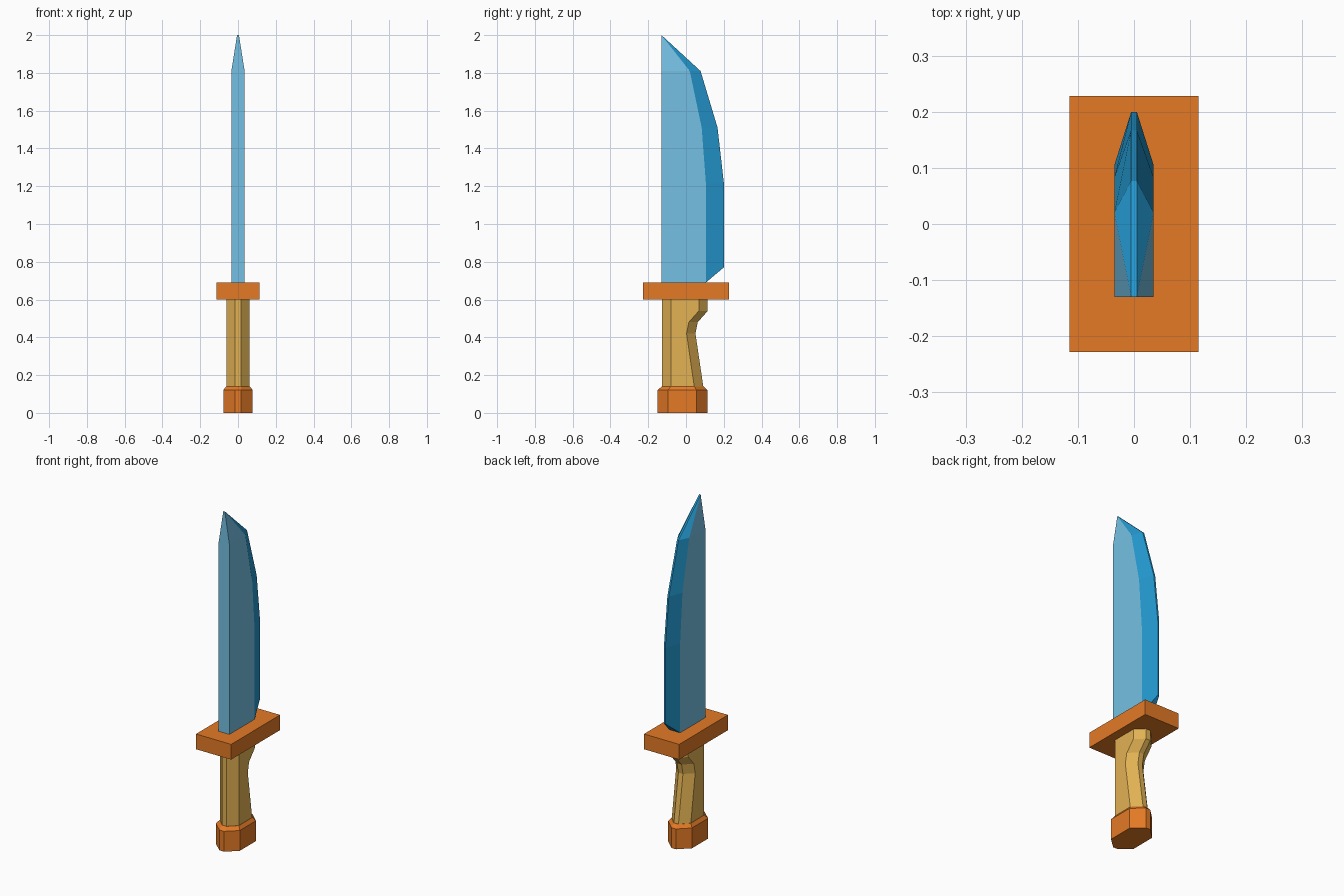
import bpy, bmesh

if "Cube" in bpy.data.objects:
    bpy.data.objects.remove(bpy.data.objects["Cube"])


def material(name, rgb):
    # sRGB 0-255 to linear
    lin = [((c / 255 + 0.055) / 1.055) ** 2.4 for c in rgb]
    m = bpy.data.materials.new(name)
    m.diffuse_color = (*lin, 1)
    m.use_nodes = True
    m.node_tree.nodes["Principled BSDF"].inputs["Base Color"].default_value = m.diffuse_color
    return m


STEEL = material("pale_blue_steel", (117, 192, 227))
EDGE = material("bright_blue_edge", (36, 153, 208))
WOOD = material("golden_wood", (226, 178, 84))
ORANGE = material("orange_metal", (228, 122, 38))


def loft(name, rings, mats, is_edge=None):
    """Skin a stack of equal-length rings, with capped ends."""
    bm = bmesh.new()
    rows = [[bm.verts.new(p) for p in ring] for ring in rings]
    n = len(rows[0])
    for a, b in zip(rows, rows[1:]):
        for i in range(n):
            j = (i + 1) % n
            f = bm.faces.new((a[i], a[j], b[j], b[i]))
            if is_edge and is_edge(i):
                f.material_index = 1
    for k, row in enumerate((rows[0][::-1], rows[-1])):
        if is_edge:
            # blade ends: flat body part and bevelled edge part
            by_y = lambda ids: [rows[-k][i] for i in ids]
            bm.faces.new(by_y((0, 1, 4, 5)))
            bm.faces.new(by_y((1, 2, 3, 4))).material_index = 1
        else:
            bm.faces.new(row)
    bmesh.ops.remove_doubles(bm, verts=bm.verts, dist=0.0005)
    bmesh.ops.recalc_face_normals(bm, faces=bm.faces)
    me = bpy.data.meshes.new(name)
    bm.to_mesh(me)
    bm.free()
    for m in mats:
        me.materials.append(m)
    ob = bpy.data.objects.new(name, me)
    bpy.context.collection.objects.link(ob)
    return ob


def octagon(z, x, y0, y1, y2, y3, nose=0.015):
    """Octagon with narrow front and back faces, dz tilt given by z pair."""
    return [(-nose, y0, z), (nose, y0, z), (x, y1, z), (x, y2, z),
            (nose, y3, z), (-nose, y3, z), (-x, y2, z), (-x, y1, z)]


# Blade: (height, shoulder y, cutting edge y, cutting edge height)
T, E, SPINE = 0.035, 0.005, -0.13
blade = [[(T, SPINE, z), (T, ys, z), (E, ye, ze),
          (-E, ye, ze), (-T, ys, z), (-T, SPINE, z)]
         for z, ys, ye, ze in ((0.69, 0.105, 0.20, 0.77), (1.22, 0.105, 0.20, 1.22),
                               (1.51, 0.083, 0.167, 1.51), (1.81, 0.02, 0.077, 1.81))]
blade.append([(s * E, SPINE, 2.0) for s in (1, 1, 1, -1, -1, -1)])


def build_blade():
    # the tip ring collapses to two points, so only its base is capped
    bm = bmesh.new()
    rows = [[bm.verts.new(p) for p in r] for r in blade[:-1]]
    tip_r, tip_l = bm.verts.new(blade[-1][0]), bm.verts.new(blade[-1][5])
    rows.append([tip_r] * 3 + [tip_l] * 3)
    for a, b in zip(rows, rows[1:]):
        for i in range(6):
            j = (i + 1) % 6
            f = bm.faces.new(list(dict.fromkeys((a[i], a[j], b[j], b[i]))))
            f.material_index = 1 if i in (1, 2, 3) else 0
    r = rows[0]
    bm.faces.new((r[0], r[1], r[4], r[5]))
    bm.faces.new((r[1], r[2], r[3], r[4])).material_index = 1
    bmesh.ops.recalc_face_normals(bm, faces=bm.faces)
    me = bpy.data.meshes.new("blade")
    bm.to_mesh(me)
    bm.free()
    me.materials.append(STEEL)
    me.materials.append(EDGE)
    bpy.context.collection.objects.link(bpy.data.objects.new("blade", me))


build_blade()

# Guard: plain block
loft("guard", [[(-0.115, -0.228, z), (0.115, -0.228, z), (0.115, 0.228, z),
                (-0.115, 0.228, z)] for z in (0.60, 0.69)], [ORANGE])

# Grip: straight front, finger curve at the back (height, side y, back y)
loft("grip", [octagon(z, 0.062, -0.127, -0.08, ys, yb)
              for z, ys, yb in ((0.13, 0.045, 0.093), (0.42, 0.003, 0.05),
                                (0.48, 0.015, 0.062), (0.54, 0.068, 0.115),
                                (0.605, 0.068, 0.115))], [WOOD])

# Pommel: octagonal cap with a bevelled top
loft("pommel", [octagon(0, 0.078, -0.152, -0.095, 0.055, 0.115),
                octagon(0.12, 0.078, -0.152, -0.095, 0.055, 0.115),
                octagon(0.14, 0.063, -0.128, -0.081, 0.045, 0.094)], [ORANGE])
